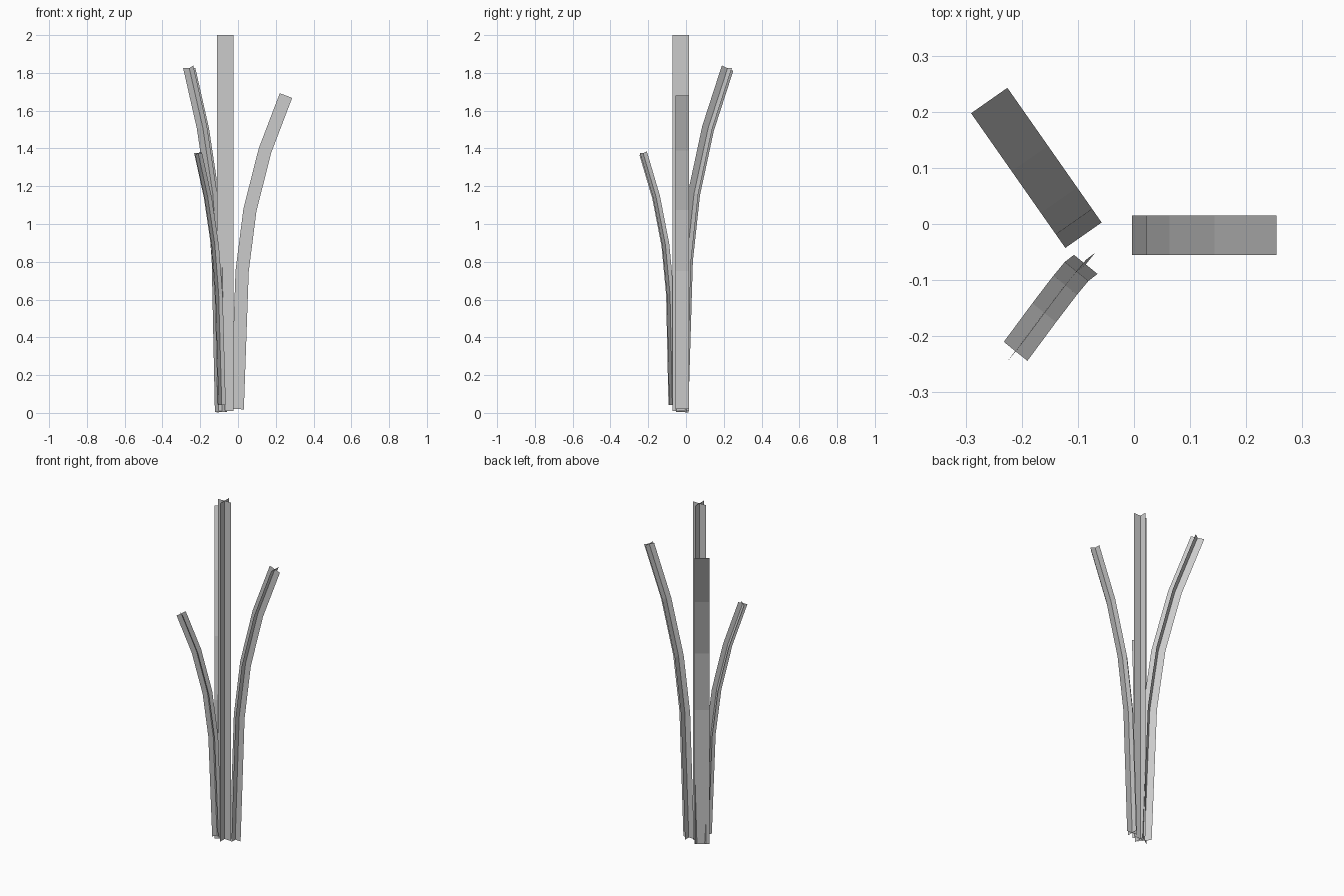
import bpy
import bmesh
from mathutils import Vector

cube = bpy.data.objects.get("Cube")
if cube:
    bpy.data.objects.remove(cube, do_unlink=True)

grey = bpy.data.materials.new("stalk grey")
grey.use_nodes = True
color = (0.6, 0.6, 0.6, 1)
grey.diffuse_color = color
grey.node_tree.nodes["Principled BSDF"].inputs["Base Color"].default_value = color

# Shared bend: fraction of the outward reach and of the height at each joint
BEND = [(0, 0), (0.10, 0.44), (0.26, 0.635), (0.57, 0.825), (1, 1)]


def ribbon(bm, path, offsets):
    """Flat strip along a path, widened by an offset at each joint."""
    rows = [(bm.verts.new(p - o), bm.verts.new(p + o)) for p, o in zip(path, offsets)]
    for (a, b), (c, d) in zip(rows, rows[1:]):
        bm.faces.new((a, b, d, c))


def stalk(name, path, out, width):
    """Two crossed ribbons sharing one centre line."""
    side = Vector((-out.y, out.x, 0))
    bm = bmesh.new()
    across = []
    for i in range(len(path)):
        tangent = path[min(i + 1, len(path) - 1)] - path[max(i - 1, 0)]
        across.append(side.cross(tangent).normalized() * width / 2)
    ribbon(bm, path, across)
    ribbon(bm, path, [side * width / 2] * len(path))
    mesh = bpy.data.meshes.new(name)
    bm.to_mesh(mesh)
    bm.free()
    mesh.materials.append(grey)
    obj = bpy.data.objects.new(name, mesh)
    bpy.context.collection.objects.link(obj)


def bent_stalk(name, base, tip, width, lean=0):
    base, tip = Vector(base), Vector(tip)
    reach = tip - base
    out = Vector((reach.x, reach.y, 0)).normalized()
    side = Vector((-out.y, out.x, 0))
    path = [base + Vector((reach.x * f, reach.y * f, reach.z * h)) + side * lean * (h - f)
            for f, h in BEND]
    stalk(name, path, out, width)


# Upright middle stalk
stalk("middle_stalk", [Vector((-0.068, -0.028, 0.01)), Vector((-0.068, -0.028, 2))],
      Vector((1, 0, 0)), 0.086)

# Three stalks bending outward
bent_stalk("left_stalk", (-0.004, -0.02, 0.02), (0.254, -0.02, 1.68), 0.07)
bent_stalk("back_stalk", (-0.09, -0.02, 0.004), (-0.258, 0.22, 1.825), 0.079)
bent_stalk("front_stalk", (-0.086, -0.072, 0.042), (-0.211, -0.227, 1.375), 0.054, -0.014)
